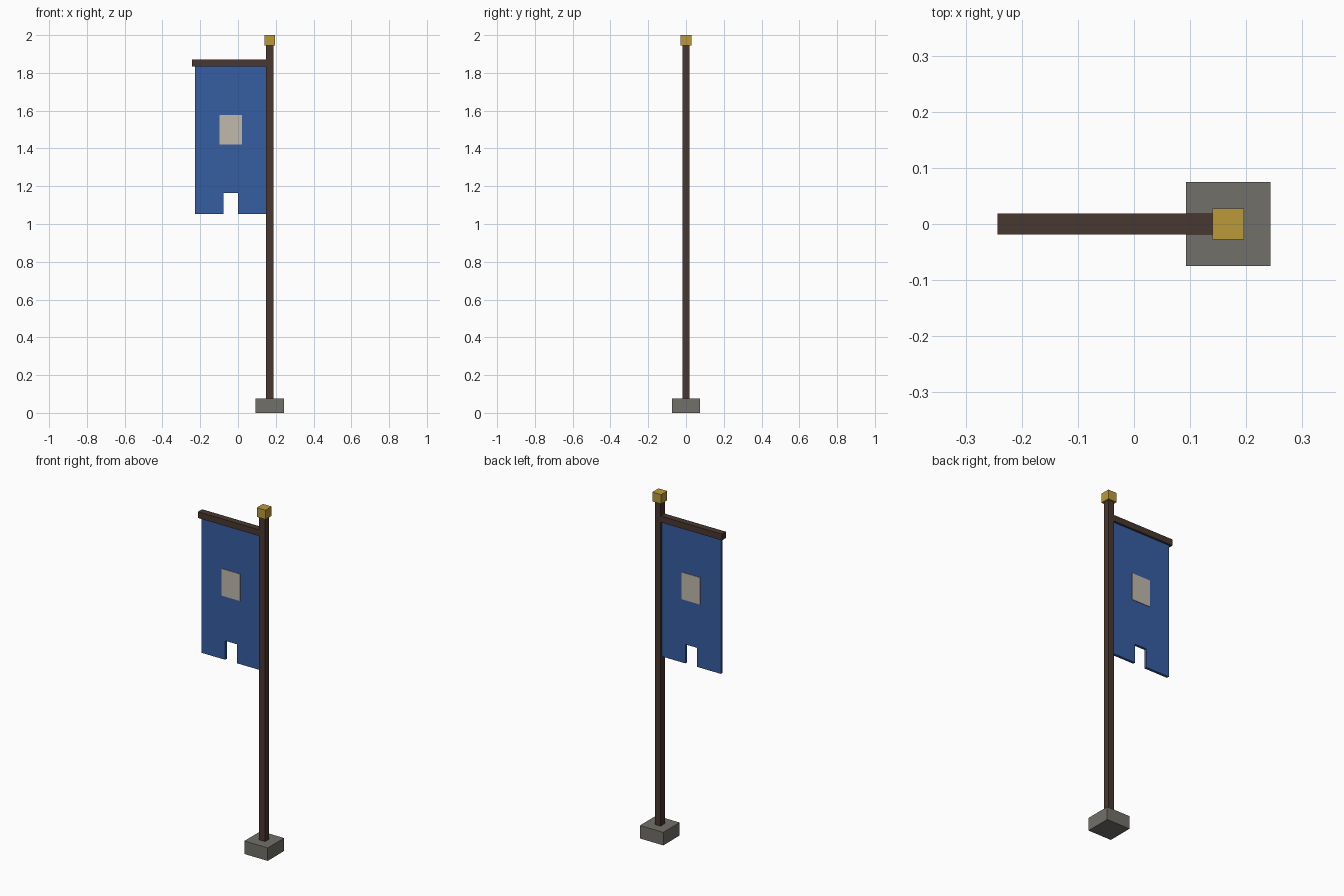
import bpy
import bmesh

if "Cube" in bpy.data.objects:
    bpy.data.objects.remove(bpy.data.objects["Cube"])


def material(name, rgb):
    m = bpy.data.materials.new(name)
    m.diffuse_color = (*rgb, 1.0)
    m.use_nodes = True
    m.node_tree.nodes["Principled BSDF"].inputs["Base Color"].default_value = m.diffuse_color
    return m


STONE = material("grey stone", (0.17, 0.162, 0.143))
WOOD = material("dark wood", (0.066, 0.038, 0.029))
GOLD = material("gold", (0.50, 0.32, 0.042))
BLUE = material("blue cloth", (0.037, 0.110, 0.36))
CREAM = material("cream cloth", (0.53, 0.485, 0.41))


def prism(name, outline, y0, y1, mat):
    """Extrude an outline in the XZ plane from y0 to y1."""
    bm = bmesh.new()
    face = bm.faces.new([bm.verts.new((x, y0, z)) for x, z in outline])
    ext = bmesh.ops.extrude_face_region(bm, geom=[face])
    moved = [v for v in ext["geom"] if isinstance(v, bmesh.types.BMVert)]
    bmesh.ops.translate(bm, verts=moved, vec=(0, y1 - y0, 0))
    bmesh.ops.recalc_face_normals(bm, faces=bm.faces)
    mesh = bpy.data.meshes.new(name)
    bm.to_mesh(mesh)
    bm.free()
    mesh.materials.append(mat)
    obj = bpy.data.objects.new(name, mesh)
    bpy.context.collection.objects.link(obj)
    return obj


def box(name, x0, x1, y0, y1, z0, z1, mat):
    return prism(name, [(x0, z0), (x1, z0), (x1, z1), (x0, z1)], y0, y1, mat)


POLE_X = 0.168

# Square foot, pole and finial share one axis
for name, half, z0, z1, mat in (
    ("base", 0.075, 0.0, 0.075, STONE),
    ("pole", 0.0188, 0.075, 1.946, WOOD),
    ("finial", 0.028, 1.946, 2.0, GOLD),
):
    box(name, POLE_X - half, POLE_X + half, -half, half, z0, z1, mat)

# Crossbar reaching out from the pole
box("crossbar", -0.243, POLE_X - 0.0188, -0.0188, 0.0188, 1.834, 1.87, WOOD)

# Banner with a square notch in its lower edge
T = 0.0075
banner = [(-0.228, 1.834), (-0.228, 1.053), (-0.077, 1.053), (-0.077, 1.163),
          (-0.001, 1.163), (-0.001, 1.053), (0.15, 1.053), (0.15, 1.834)]
prism("banner", banner, -T, T, BLUE)

# Pale patch on both faces of the banner
for side, y0, y1 in (("front", -T - 0.003, -T), ("back", T, T + 0.003)):
    box("patch_" + side, -0.098, 0.02, y0, y1, 1.42, 1.576, CREAM)
